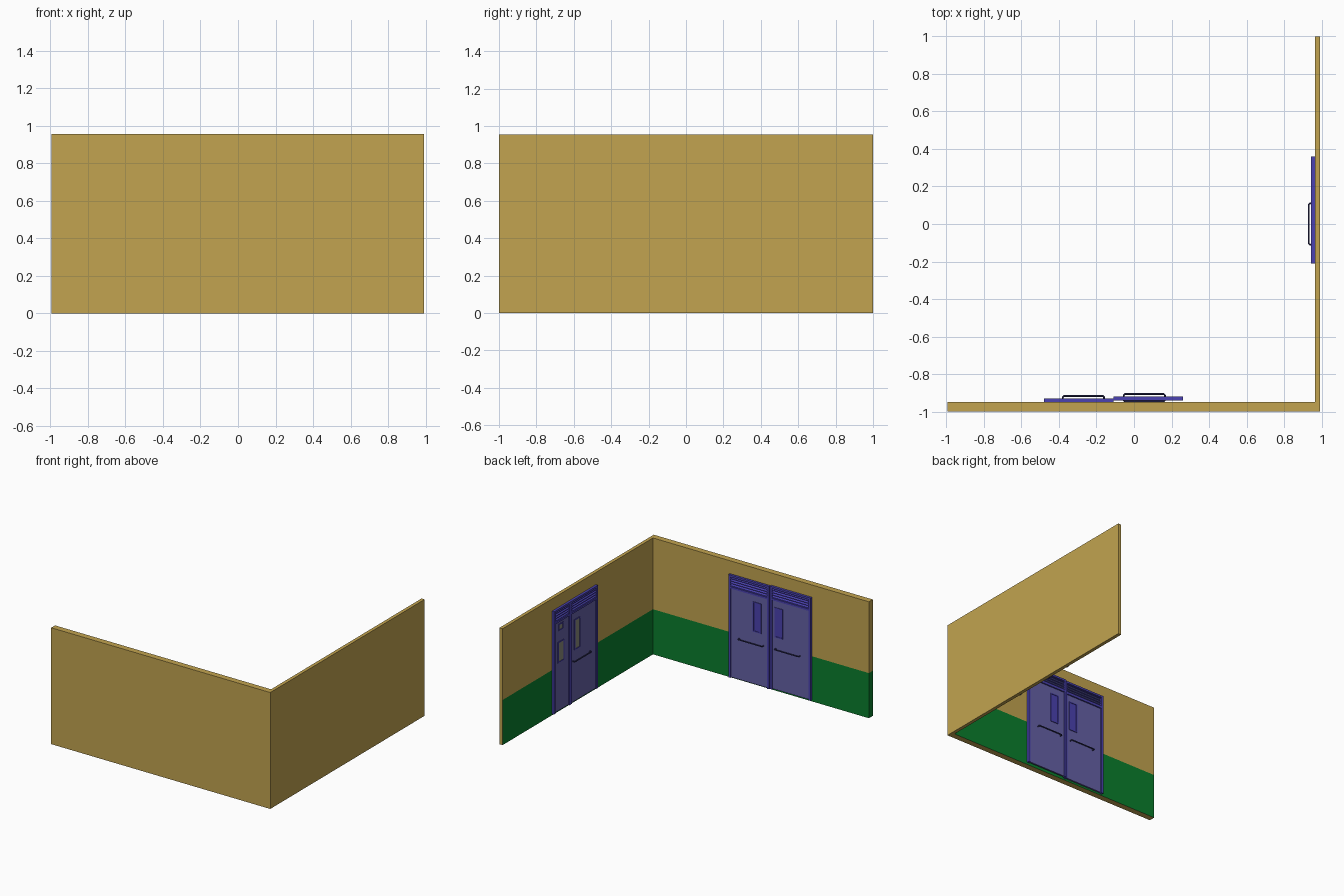
import bpy, bmesh
from mathutils import Vector

if "Cube" in bpy.data.objects:
    bpy.data.objects.remove(bpy.data.objects["Cube"])


def material(name, rgb):
    m = bpy.data.materials.new(name)
    m.diffuse_color = (*rgb, 1)
    m.use_nodes = True
    m.node_tree.nodes["Principled BSDF"].inputs["Base Color"].default_value = m.diffuse_color
    return m


TAN = material("tan_paint", (0.54, 0.37, 0.08))
GREEN = material("green_paint", (0.003, 0.21, 0.026))
FRAME = material("frame_blue", (0.07, 0.055, 0.44))
LEAF = material("leaf_blue", (0.13, 0.12, 0.38))
DARK = material("dark_metal", (0.03, 0.03, 0.12))
GLASS = material("glass_grey", (0.25, 0.25, 0.20))


def finish(bm, name, *mats):
    bmesh.ops.recalc_face_normals(bm, faces=bm.faces)
    me = bpy.data.meshes.new(name)
    bm.to_mesh(me)
    bm.free()
    for m in mats:
        me.materials.append(m)
    ob = bpy.data.objects.new(name, me)
    bpy.context.collection.objects.link(ob)
    return ob


# Wall-local coordinates: u along the wall, w out of the wall into the room
def front_map(u, w, z):
    return Vector((u, -0.95 + w, z))


def right_map(u, w, z):
    return Vector((0.965 - w, u, z))


def prism(bm, to_world, profile, u0, u1):
    """Extrude a closed (w, z) profile along u."""
    a, b = [[bm.verts.new(to_world(u, w, z)) for w, z in profile] for u in (u0, u1)]
    bm.faces.new(a)
    bm.faces.new(b[::-1])
    for i in range(len(a)):
        j = (i + 1) % len(a)
        bm.faces.new((a[i], b[i], b[j], a[j]))


def boxes(name, to_world, mat, items):
    bm = bmesh.new()
    for u0, u1, z0, z1, w0, w1 in items:
        prism(bm, to_world, [(w0, z0), (w1, z0), (w1, z1), (w0, z1)], u0, u1)
    return finish(bm, name, mat)


def ring(u0, u1, z0, z1, t, w0, w1):
    """Four boxes forming a rectangular border of width t."""
    return [(u0, u0 + t, z0, z1, w0, w1), (u1 - t, u1, z0, z1, w0, w1),
            (u0 + t, u1 - t, z0, z0 + t, w0, w1), (u0 + t, u1 - t, z1 - t, z1, w0, w1)]


def push_bar(name, to_world, u0, u1, z, w0, w1):
    cu = bpy.data.curves.new(name, "CURVE")
    cu.dimensions = "3D"
    cu.bevel_depth = 0.005
    cu.bevel_resolution = 2
    cu.use_fill_caps = True
    c = 0.006 if w1 > w0 else -0.006
    k = 0.006
    path = [(u0, w0), (u0, w1 - c), (u0 + k, w1), (u1 - k, w1), (u1, w1 - c), (u1, w0)]
    sp = cu.splines.new("POLY")
    sp.points.add(len(path) - 1)
    for p, (u, w) in zip(sp.points, path):
        p.co = (*to_world(u, w, z), 1)
    cu.materials.append(DARK)
    ob = bpy.data.objects.new(name, cu)
    bpy.context.collection.objects.link(ob)
    bpy.ops.object.select_all(action="DESELECT")
    ob.select_set(True)
    bpy.context.view_layer.objects.active = ob
    bpy.ops.object.convert(target="MESH")
    bpy.ops.object.shade_smooth_by_angle()


Z0, Z_HEAD, Z_TOP, JAMB = 0.012, 0.745, 0.855, 0.018


def door(name, to_world, u0, u1, windows, glass, bar=None, base=0.0):
    a, b = u0 + JAMB, u1 - JAMB
    # jambs, head and transom rail
    boxes(name + "_frame", to_world, FRAME, [
        (u0, a, Z0, Z_TOP, base, base + 0.02), (u1 - JAMB, u1, Z0, Z_TOP, base, base + 0.02),
        (a, b, Z_TOP - 0.016, Z_TOP, base, base + 0.02),
        (a, b, Z_HEAD, Z_HEAD + 0.016, base, base + 0.02)])
    # door panel
    boxes(name + "_leaf", to_world, LEAF,
          [(a + 0.003, b - 0.003, Z0 + 0.004, Z_HEAD - 0.003, base, base + 0.013)])
    # louvred transom
    boxes(name + "_transom_back", to_world, DARK,
          [(a, b, Z_HEAD + 0.016, Z_TOP - 0.016, base, base + 0.004)])
    bm = bmesh.new()
    for i in range(4):
        z = Z_HEAD + 0.019 + i * 0.0195
        prism(bm, to_world, [(base + 0.004, z + 0.012), (base + 0.016, z),
                             (base + 0.016, z + 0.004), (base + 0.004, z + 0.016)], a, b)
    finish(bm, name + "_louvres", FRAME)
    # window trims and panes
    trims, panes = [], []
    for p0, p1, q0, q1 in windows:
        trims += ring(p0, p1, q0, q1, 0.008, base + 0.011, base + 0.018)
        panes.append((p0 + 0.008, p1 - 0.008, q0 + 0.008, q1 - 0.008, base + 0.012, base + 0.0145))
    boxes(name + "_window_trim", to_world, FRAME, trims)
    boxes(name + "_window_pane", to_world, glass, panes)
    if bar:
        push_bar(name + "_push_bar", to_world, bar[0], bar[1], 0.352, base + 0.012, base + 0.033)


# L-shaped wall, cut at the height of the green lower band
outline = [(-0.995, -1), (0.993, -1), (0.993, 1), (0.965, 1), (0.965, -0.95), (-0.995, -0.95)]
bm = bmesh.new()
rows = [[bm.verts.new((x, y, z)) for x, y in outline] for z in (0, 0.37, 0.955)]
bm.faces.new(rows[0])
bm.faces.new(rows[2])
for lower, upper in zip(rows, rows[1:]):
    for i in range(6):
        j = (i + 1) % 6
        f = bm.faces.new((lower[i], lower[j], upper[j], upper[i]))
        f.material_index = 1 if lower is rows[0] and i >= 3 else 0
finish(bm, "corner_wall", TAN, GREEN)

# Double door on the front wall, one half standing slightly proud
door("double_door_left", front_map, -0.48, -0.11, [(-0.225, -0.15, 0.445, 0.69)],
     FRAME, (-0.38, -0.16))
door("double_door_right", front_map, -0.11, 0.26, [(-0.035, 0.04, 0.445, 0.69)],
     FRAME, (-0.055, 0.165), 0.01)
push_bar("double_door_right_rear_bar", front_map, -0.055, 0.165, 0.352, 0.012, 0.005)

# Wide and narrow door on the right wall
door("wide_door", right_map, -0.21, 0.145, [(0.015, 0.09, 0.435, 0.685)], GLASS, (-0.11, 0.11))
door("narrow_door", right_map, 0.145, 0.36,
     [(0.225, 0.305, 0.41, 0.58), (0.235, 0.295, 0.67, 0.725)], GLASS)
